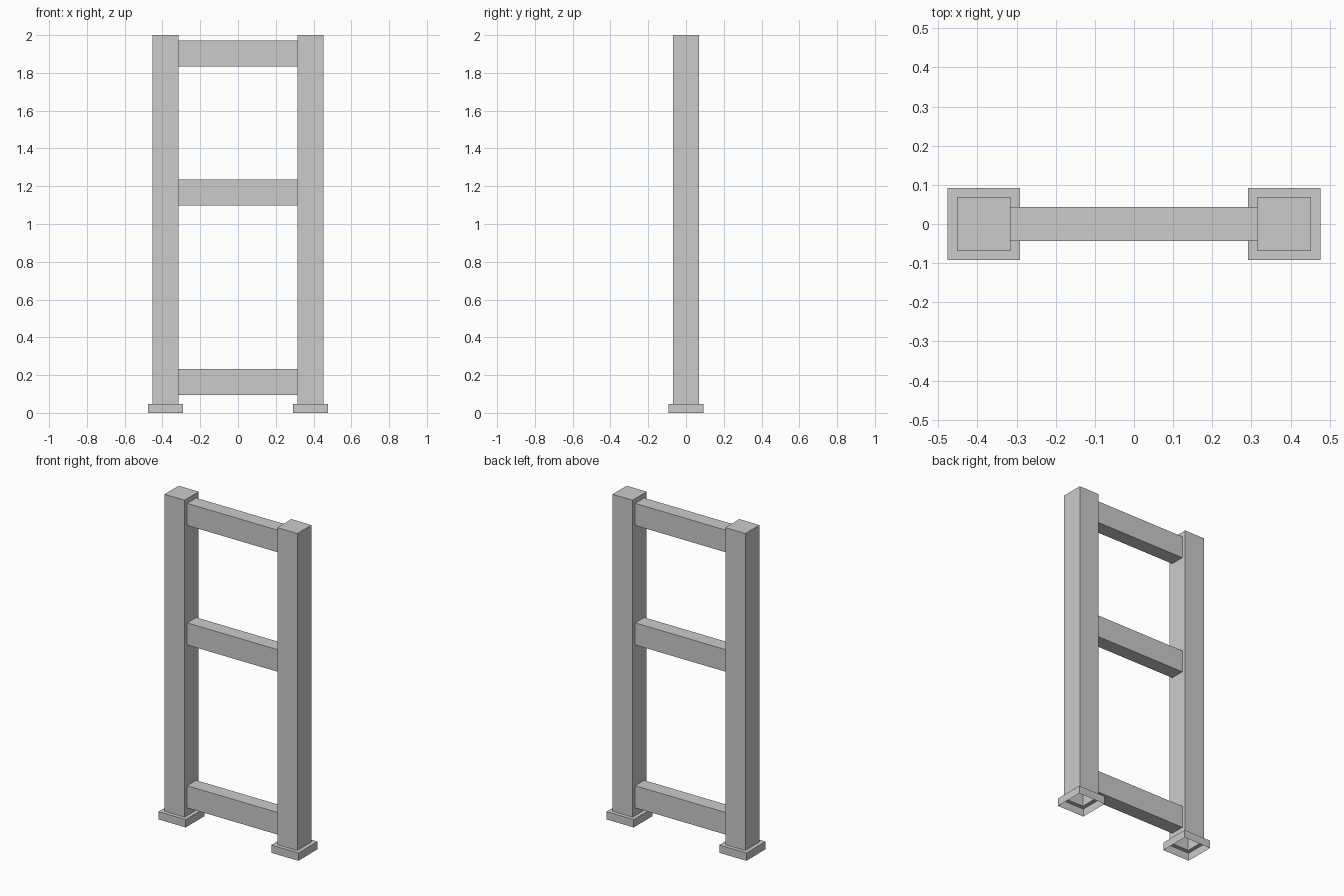
import bpy
import bmesh
from mathutils import Matrix, Vector

cube = bpy.data.objects.get("Cube")
if cube:
    bpy.data.objects.remove(cube)

POST_X = 0.384       # post centre, either side
POST_HALF = 0.0685
FOOT_HALF = 0.0925
FOOT_TOP = 0.048
RAIL_DEPTH = 0.088
RAIL_HEIGHT = 0.136

grey = bpy.data.materials.new("plain_grey")
grey.use_nodes = True
colour = (0.6, 0.6, 0.6, 1)
grey.diffuse_color = colour
grey.node_tree.nodes["Principled BSDF"].inputs["Base Color"].default_value = colour


def add_object(name, bm, location):
    bmesh.ops.recalc_face_normals(bm, faces=bm.faces)
    mesh = bpy.data.meshes.new(name)
    bm.to_mesh(mesh)
    bm.free()
    mesh.materials.append(grey)
    obj = bpy.data.objects.new(name, mesh)
    obj.location = location
    bpy.context.collection.objects.link(obj)


def add_post(name, x):
    """Hollow square post that steps out to an open-bottomed foot."""
    bm = bmesh.new()
    corners = [(1, 1), (-1, 1), (-1, -1), (1, -1)]
    profile = [(FOOT_HALF, 0), (FOOT_HALF, FOOT_TOP),
               (POST_HALF, FOOT_TOP), (POST_HALF, 2)]
    rings = [[bm.verts.new((cx * half, cy * half, z)) for cx, cy in corners]
             for half, z in profile]
    for low, high in zip(rings, rings[1:]):
        for i in range(4):
            j = (i + 1) % 4
            bm.faces.new((low[i], low[j], high[j], high[i]))
    bm.faces.new(rings[-1])
    add_object(name, bm, (x, 0, 0))


def add_rail(name, z):
    """Rectangular rail butting against both posts, without hidden ends."""
    bm = bmesh.new()
    size = Vector((2 * (POST_X - POST_HALF), RAIL_DEPTH, RAIL_HEIGHT))
    bmesh.ops.create_cube(bm, size=1, matrix=Matrix.Diagonal(size).to_4x4())
    bm.normal_update()
    ends = [f for f in bm.faces if abs(f.normal.x) > 0.9]
    bmesh.ops.delete(bm, geom=ends, context='FACES')
    add_object(name, bm, (0, 0, z))


# Posts with feet
add_post("left_post", POST_X)
add_post("right_post", -POST_X)

# Rails between the posts
for name, z in (("bottom_rail", 0.164), ("middle_rail", 1.167), ("top_rail", 1.903)):
    add_rail(name, z)
